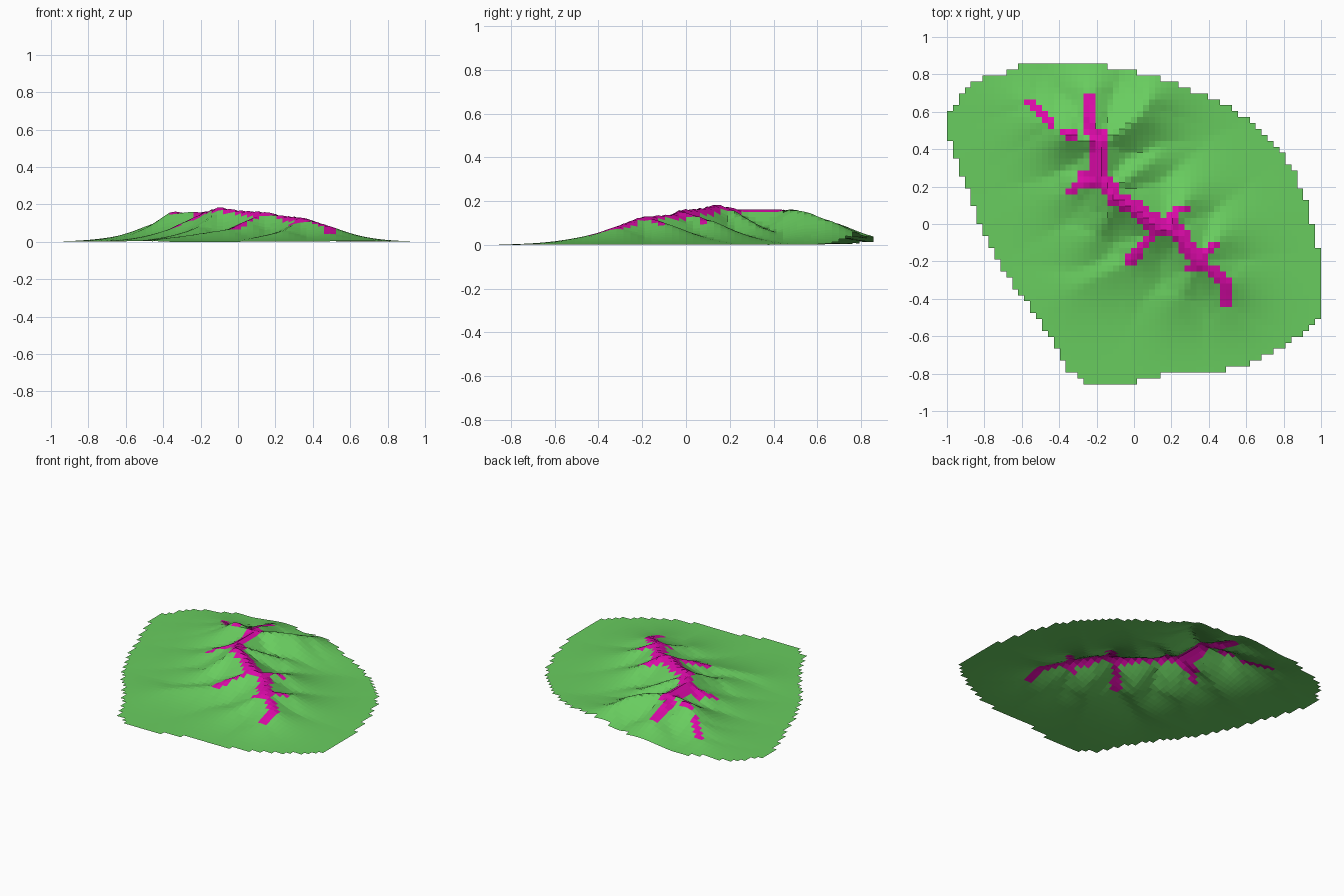
import bpy, bmesh, math

CELL = 2 / 63
NX, NY = 63, 54
Y0 = -NY * CELL / 2


def material(name, rgb):
    m = bpy.data.materials.new(name)
    m.diffuse_color = (*rgb, 1)
    return m


# Coastline of the terrain patch
OUTLINE = [(-.55, .86), (-.27, .86), (-.03, .825), (.1, .79), (.25, .74), (.4, .68),
           (.55, .6), (.65, .52), (.75, .42), (.85, .3), (.93, .1), (.97, -.1),
           (1, -.18), (1, -.5), (.9, -.58), (.75, -.68), (.6, -.76), (.4, -.79),
           (.2, -.79), (0, -.85), (-.25, -.86), (-.35, -.78), (-.45, -.6),
           (-.55, -.45), (-.65, -.33), (-.75, -.15), (-.82, 0), (-.88, .15),
           (-.95, .35), (-1, .5), (-1, .58), (-.93, .68), (-.88, .76), (-.75, .79)]

# Ridge lines: x, y, crest height
RIDGES = [
    [(-.23, .69, .10), (-.22, .55, .15), (-.17, .42, .165), (-.17, .25, .165),
     (-.1, .13, .19), (0, .08, .172), (.13, -.02, .165), (.25, -.06, .142),
     (.35, -.2, .132), (.48, -.31, .088), (.49, -.42, .048)],
    [(-.57, .65, .045), (-.46, .54, .095), (-.35, .475, .165), (-.18, .43, .16)],
    [(-.34, .17, .075), (-.26, .21, .12), (-.18, .24, .16)],
    [(-.3, -.33, .03), (-.04, -.21, .07), (.05, -.12, .115), (.12, -.04, .15)],
    [(.27, .12, .11), (.2, 0, .15)],
    [(.45, -.08, .095), (.36, -.18, .13)],
    [(-.17, .44, .16), (-.07, .5, .165), (.02, .57, .145), (.08, .66, .11), (.14, .78, .05)],
    [(-.1, .12, .18), (-.2, -.06, .08)],
    [(-.1, .2, .17), (.1, .34, .08)],
    [(.34, -.2, .12), (.25, -.38, .06)],
]

# Painted crest strips: x1, y1, x2, y2, half width
STRIPS = [
    (-.23, .51, -.23, .68, .032), (-.18, .25, -.18, .48, .043), (-.16, .22, -.1, .14, .045),
    (-.28, .24, -.18, .24, .035), (-.35, .17, -.27, .24, .026), (-.1, .14, .02, .07, .045),
    (.02, .08, .14, -.03, .05), (.14, -.03, .25, -.04, .04), (.25, -.06, .34, -.2, .042),
    (.3, -.24, .38, -.24, .025), (.38, -.22, .49, -.31, .03), (.49, -.31, .49, -.42, .03),
    (.33, -.2, .43, -.1, .025), (.2, .01, .22, .08, .025), (.22, .09, .28, .09, .02),
    (-.03, -.21, .08, -.08, .025), (-.56, .65, -.53, .62, .025), (-.53, .62, -.45, .54, .026),
    (-.37, .49, -.32, .47, .022),
]


def nearest(x, y, ax, ay, bx, by):
    """Position along the segment and distance to it."""
    dx, dy = bx - ax, by - ay
    t = max(0, min(1, ((x - ax) * dx + (y - ay) * dy) / (dx * dx + dy * dy)))
    return t, math.hypot(x - ax - t * dx, y - ay - t * dy)


def height(x, y):
    best = 0
    for ridge in RIDGES:
        for a, b in zip(ridge, ridge[1:]):
            t, d = nearest(x, y, a[0], a[1], b[0], b[1])
            crest = a[2] + (b[2] - a[2]) * t
            best = max(best, crest * math.exp(-(d / .175) ** 1.25))
    return best


def inside(x, y):
    hit = False
    for (ax, ay), (bx, by) in zip(OUTLINE, OUTLINE[1:] + OUTLINE[:1]):
        if (ay > y) != (by > y) and x < ax + (y - ay) * (bx - ax) / (by - ay):
            hit = not hit
    return hit


def painted(x, y):
    return any(nearest(x, y, *s[:4])[1] < s[4] for s in STRIPS)


# Terrain sheet: one quad per grid cell inside the coastline
bm = bmesh.new()
points = {}


def point(i, j):
    if (i, j) not in points:
        x, y = -1 + i * CELL, Y0 + j * CELL
        points[i, j] = bm.verts.new((x, y, height(x, y)))
    return points[i, j]


for i in range(NX):
    for j in range(NY):
        cx, cy = -1 + (i + .5) * CELL, Y0 + (j + .5) * CELL
        if inside(cx, cy):
            f = bm.faces.new([point(i, j), point(i + 1, j), point(i + 1, j + 1), point(i, j + 1)])
            f.material_index = int(painted(cx, cy))

# Rest the lowest point on the ground
low = min(v.co.z for v in bm.verts)
for v in bm.verts:
    v.co.z -= low

mesh = bpy.data.meshes.new("terrain")
bm.to_mesh(mesh)
bm.free()
mesh.materials.append(material("grass green", (.14, .61, .115)))
mesh.materials.append(material("ridge magenta", (.72, .003, .40)))
bpy.context.collection.objects.link(bpy.data.objects.new("terrain", mesh))
